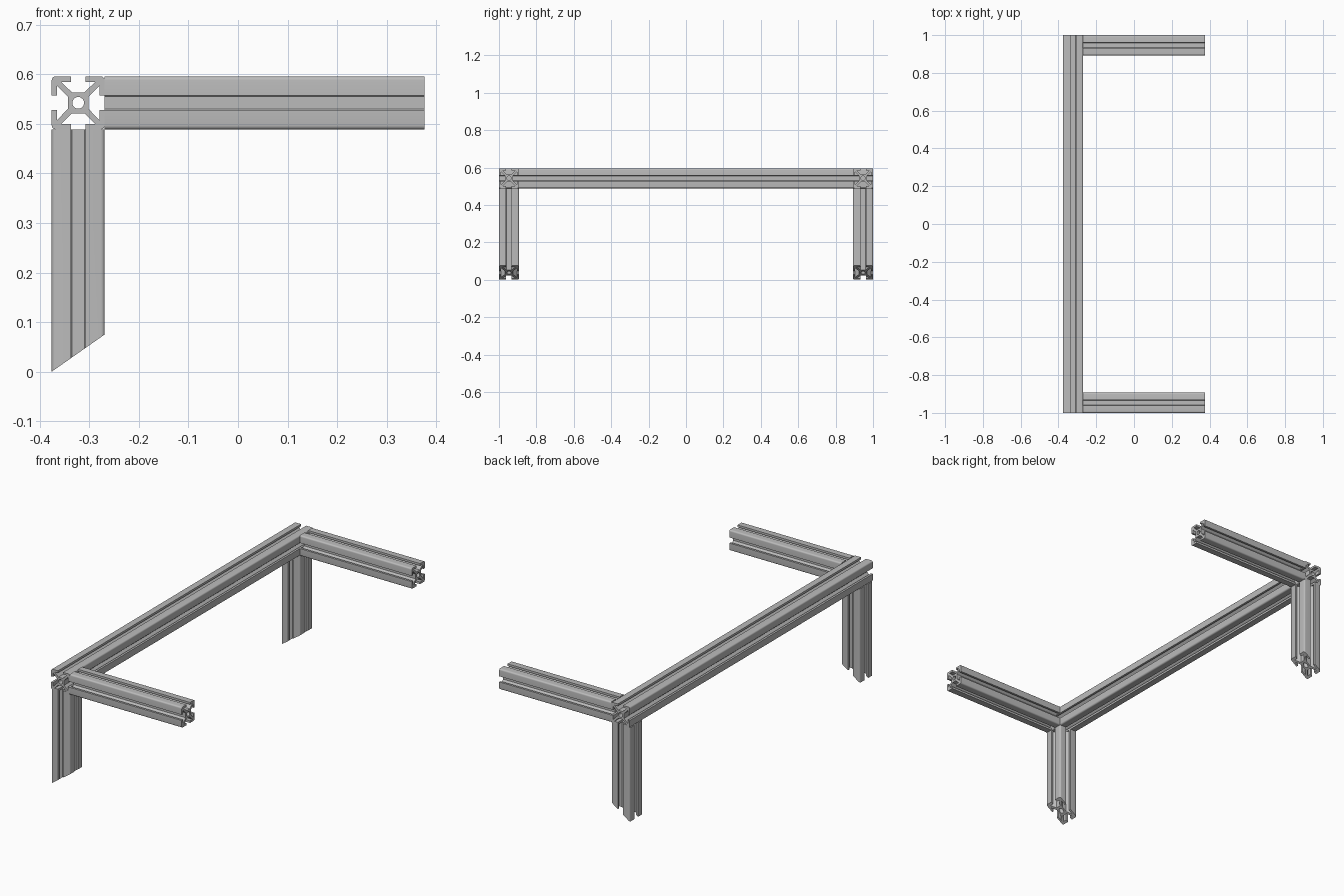
import bpy
import bmesh
import math
from mathutils import Matrix, Vector

cube = bpy.data.objects.get("Cube")
if cube:
    bpy.data.objects.remove(cube, do_unlink=True)

HALF = 0.0535        # half width of the extrusion
SLOT = 0.0148        # half opening of the slot
LIP = 0.0425         # inner face of the lips
POCKET = 0.0345      # half width of the pocket behind the lips
HUB = 0.021          # half size of the core
HUB_FLAT = 0.0125    # half width of the slot floor
BORE = 0.0118        # radius of the central bore
ROUND = 0.008        # outer corner radius

metal = bpy.data.materials.new("aluminium grey")
metal.use_nodes = True
grey = (0.5, 0.5, 0.5, 1)
metal.diffuse_color = grey
metal.node_tree.nodes["Principled BSDF"].inputs["Base Color"].default_value = grey


def slot_profile():
    """One quarter of the slotted section, turned four times."""
    c = HALF - ROUND
    quarter = [(HUB_FLAT, HUB), (POCKET, LIP), (SLOT, LIP), (SLOT, HALF)]
    for i in range(6):
        a = math.radians(90 - 18 * i)
        quarter.append((c + ROUND * math.cos(a), c + ROUND * math.sin(a)))
    quarter += [(HALF, SLOT), (LIP, SLOT), (LIP, POCKET), (HUB, HUB_FLAT)]
    loop = []
    for k in range(4):
        turn = Matrix.Rotation(-k * math.pi / 2, 2)
        loop += [turn @ Vector(p) for p in quarter]
    return loop


def bore_profile(n=24):
    return [(BORE * math.cos(2 * math.pi * i / n), BORE * math.sin(2 * math.pi * i / n))
            for i in range(n)]


def extrusion(name, length, centre, rotation, foot_rise=0):
    # Filled section with a bore, extruded along its own z axis
    curve = bpy.data.curves.new(name + "_section", "CURVE")
    curve.dimensions = "2D"
    curve.fill_mode = "BOTH"
    curve.extrude = length / 2
    for points in (slot_profile(), bore_profile()):
        spline = curve.splines.new("POLY")
        spline.points.add(len(points) - 1)
        for p, co in zip(spline.points, points):
            p.co = (co[0], co[1], 0, 1)
        spline.use_cyclic_u = True
    temp = bpy.data.objects.new(name + "_section", curve)
    bpy.context.collection.objects.link(temp)
    bpy.context.view_layer.update()
    graph = bpy.context.evaluated_depsgraph_get()
    mesh = bpy.data.meshes.new_from_object(temp.evaluated_get(graph))
    bpy.data.objects.remove(temp, do_unlink=True)
    bpy.data.curves.remove(curve)

    bm = bmesh.new()
    bm.from_mesh(mesh)
    bmesh.ops.remove_doubles(bm, verts=bm.verts, dist=0.0001)
    # Slanted cut across the lower end
    for v in bm.verts:
        if v.co.z < 0:
            v.co.z += foot_rise * (v.co.x + HALF) / (2 * HALF)
    bmesh.ops.recalc_face_normals(bm, faces=bm.faces)
    bm.to_mesh(mesh)
    bm.free()
    mesh.name = name
    mesh.materials.clear()
    mesh.materials.append(metal)

    obj = bpy.data.objects.new(name, mesh)
    bpy.context.collection.objects.link(obj)
    obj.location = centre
    obj.rotation_euler = rotation
    bpy.ops.object.select_all(action="DESELECT")
    obj.select_set(True)
    bpy.context.view_layer.objects.active = obj
    bpy.ops.object.shade_smooth_by_angle(angle=math.radians(30))
    return obj


BEAM_X = -0.376 + HALF
TOP = 0.596
beam_z = TOP - HALF
leg_top = TOP - 2 * HALF
rail_start = BEAM_X + HALF
rail_end = 0.376

# Long beam from front to back
extrusion("long_beam", 2, (BEAM_X, 0, beam_z), (math.pi / 2, 0, 0))

# A side rail and a leg at each end
for side, sign in (("front", -1), ("back", 1)):
    y = sign * (1 - HALF)
    extrusion(side + "_rail", rail_end - rail_start,
              ((rail_start + rail_end) / 2, y, beam_z), (0, math.pi / 2, 0))
    extrusion(side + "_leg", leg_top, (BEAM_X, y, leg_top / 2), (0, 0, 0),
              foot_rise=0.075)
